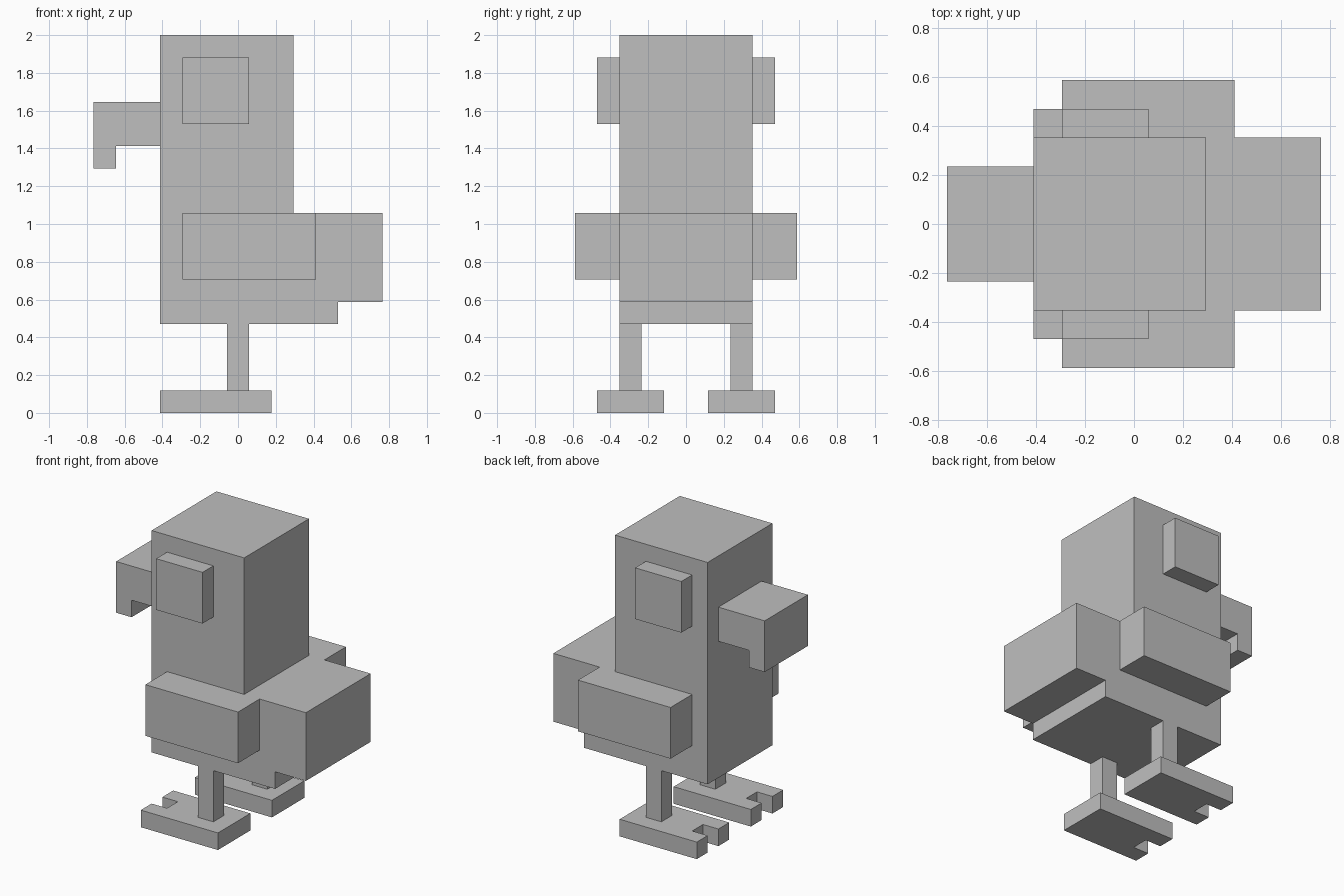
import bpy
import bmesh
from mathutils import Vector

default = bpy.data.objects.get("Cube")
if default:
    bpy.data.objects.remove(default, do_unlink=True)

U = 2 / 17  # one block of the grid the bird is built on

grey = bpy.data.materials.new("plain grey")
grey.use_nodes = True
grey.diffuse_color = (0.52, 0.52, 0.52, 1)
grey.node_tree.nodes["Principled BSDF"].inputs["Base Color"].default_value = grey.diffuse_color


def prism(name, outline, start, end, axis="y"):
    """Extrude an outline (x, z) along y, or (x, y) along z; sizes in blocks."""
    def place(a, b, depth):
        return Vector((a, depth, b) if axis == "y" else (a, b, depth)) * U

    bm = bmesh.new()
    face = bm.faces.new([bm.verts.new(place(a, b, start)) for a, b in outline])
    extruded = bmesh.ops.extrude_face_region(bm, geom=[face])
    moved = [v for v in extruded["geom"] if isinstance(v, bmesh.types.BMVert)]
    bmesh.ops.translate(bm, verts=moved, vec=place(0, 0, end - start))
    bmesh.ops.recalc_face_normals(bm, faces=bm.faces)
    mesh = bpy.data.meshes.new(name)
    bm.to_mesh(mesh)
    bm.free()
    mesh.materials.append(grey)
    obj = bpy.data.objects.new(name, mesh)
    bpy.context.scene.collection.objects.link(obj)
    return obj


def rect(x0, x1, z0, z1):
    return [(x0, z0), (x1, z0), (x1, z1), (x0, z1)]


def mirrored(obj):
    """Repeat a part on the other side of the bird."""
    obj.modifiers.new("Mirror", "MIRROR").use_axis = (False, True, False)


# Head, trunk and stepped tail in one silhouette
prism("body", [(-3.5, 4), (4.5, 4), (4.5, 5), (6.5, 5),
               (6.5, 9), (2.5, 9), (2.5, 17), (-3.5, 17)], -3, 3)

# Hooked beak
prism("beak", [(-6.5, 11), (-5.5, 11), (-5.5, 12),
               (-3.5, 12), (-3.5, 14), (-6.5, 14)], -2, 2)

# Paired parts
mirrored(prism("eyes", rect(-2.5, 0.5, 13, 16), 3, 4))
mirrored(prism("wings", rect(-2.5, 3.5, 6, 9), 3, 5))
mirrored(prism("legs", rect(-0.5, 0.5, 1, 4), 2, 3))

# Feet with a notch between two toes
mirrored(prism("feet", [(-3.5, 1), (1.5, 1), (1.5, 4), (-3.5, 4),
                        (-3.5, 3), (-2.5, 3), (-2.5, 2), (-3.5, 2)], 0, 1, "z"))
